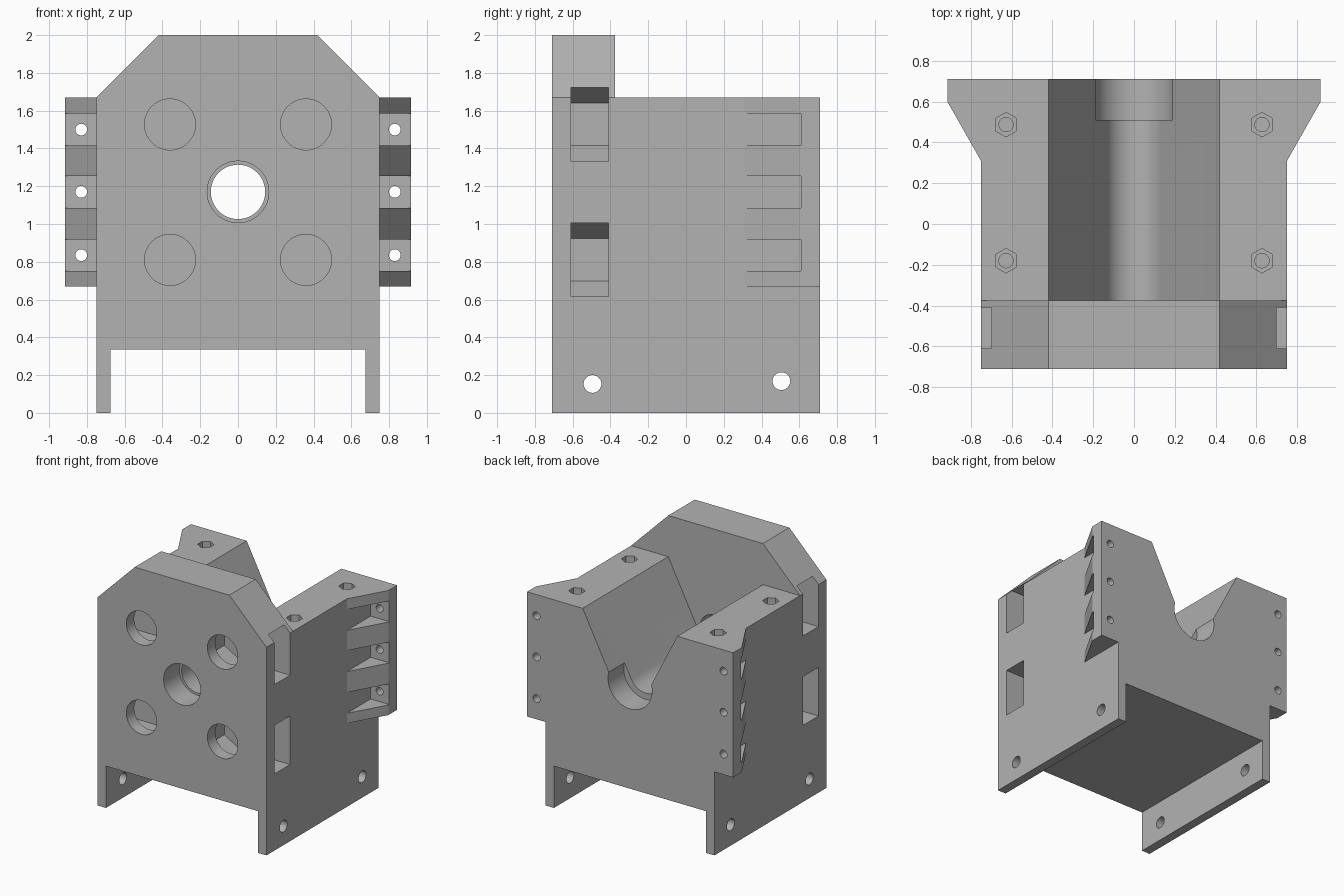
import bpy, bmesh, math
from mathutils import Vector

if "Cube" in bpy.data.objects:
    bpy.data.objects.remove(bpy.data.objects["Cube"], do_unlink=True)

grey = bpy.data.materials.new("plain grey")
grey.use_nodes = True
grey.diffuse_color = (0.45, 0.45, 0.45, 1)
grey.node_tree.nodes["Principled BSDF"].inputs["Base Color"].default_value = (0.45, 0.45, 0.45, 1)

# Placement of a 2D profile point (a, b) at depth d along each axis
PLACE = {
    "x": lambda a, b, d: Vector((d, a, b)),
    "y": lambda a, b, d: Vector((a, d, b)),
    "z": lambda a, b, d: Vector((a, b, d)),
}


def prism(name, points, axis, start, end):
    """Extrude a closed profile along an axis."""
    bm = bmesh.new()
    face = bm.faces.new([bm.verts.new(PLACE[axis](a, b, start)) for a, b in points])
    moved = bmesh.ops.extrude_face_region(bm, geom=[face])["geom"]
    bmesh.ops.translate(bm, vec=PLACE[axis](0, 0, end - start),
                        verts=[v for v in moved if isinstance(v, bmesh.types.BMVert)])
    bmesh.ops.recalc_face_normals(bm, faces=bm.faces)
    mesh = bpy.data.meshes.new(name)
    bm.to_mesh(mesh)
    bm.free()
    mesh.materials.append(grey)
    obj = bpy.data.objects.new(name, mesh)
    bpy.context.collection.objects.link(obj)
    return obj


def ring(a, b, radius, sides=48, turn=0.0):
    """Points of a regular polygon or circle."""
    steps = [turn + math.tau * i / sides for i in range(sides)]
    return [(a + radius * math.cos(t), b + radius * math.sin(t)) for t in steps]


def rect(a0, a1, b0, b1):
    return [(a0, b0), (a1, b0), (a1, b1), (a0, b1)]


def combine(target, tool, operation="DIFFERENCE"):
    """Apply a boolean and discard the tool."""
    tool.hide_render = True
    bpy.context.view_layer.objects.active = target
    mod = target.modifiers.new("shape", "BOOLEAN")
    mod.operation, mod.solver, mod.object = operation, "EXACT", tool
    bpy.ops.object.modifier_apply(modifier=mod.name)
    bpy.data.objects.remove(tool, do_unlink=True)


def cut(points, axis, start, end):
    combine(bracket, prism("cutter", points, axis, start, end))


AXIS_Z, TOP = 1.17, 1.67
HEX = math.pi / 6

# Body with chamfered face plate and two side skirts
half = [(0.42, 2.0), (0.75, TOP), (0.75, 0), (0.675, 0), (0.675, 0.335)]
outline = half + [(-x, z) for x, z in reversed(half)]
bracket = prism("mount_bracket", outline, "y", -0.71, 0.71)

# Rear flanges, flaring out from the sides
for s in (-1, 1):
    flange = [(0.65 * s, 0.31), (0.75 * s, 0.31), (0.915 * s, 0.6), (0.915 * s, 0.71), (0.65 * s, 0.71)]
    combine(bracket, prism("flange", flange, "z", 0.67, TOP), "UNION")

# Rounded V cradle behind the face plate, with the upper body trimmed away
low = math.radians(27.2)
arc = [-low - (math.pi - 2 * low) * i / 24 for i in range(25)]
cradle = [(-1.2, TOP), (-1.2, 2.2), (1.2, 2.2), (1.2, TOP), (0.42, TOP)]
cradle += [(0.145 * math.cos(t), AXIS_Z + 0.145 * math.sin(t)) for t in arc]
cradle += [(-0.42, TOP)]
cut(cradle, "y", -0.375, 0.9)

# Central bore with a wider seat at each end
cut(ring(0, AXIS_Z, 0.144), "y", -0.9, -0.3)
cut(ring(0, AXIS_Z, 0.163), "y", -0.9, -0.51)
cut(ring(0, AXIS_Z, 0.195), "y", 0.51, 0.9)

for s in (-1, 1):
    # Face holes meeting hexagonal pockets that open to the sides
    for z in (0.81, 1.527):
        cut(ring(0.36 * s, z, 0.225, 6, HEX), "y", -0.61, -0.41)
        cut(rect(*sorted((0.36 * s, 0.95 * s)), z - 0.195, z + 0.195), "y", -0.61, -0.41)
        cut(ring(0.36 * s, z, 0.135), "y", -0.9, -0.5)
    # Flange recesses and screw holes
    for z in (0.835, AXIS_Z, 1.5):
        cut(rect(*sorted((0.75 * s, 1.2 * s)), 0.2, 0.61), "z", z - 0.084, z + 0.084)
        cut(ring(0.83 * s, z, 0.031, 24), "y", 0.5, 0.9)
    # Hex sockets and holes in the top rails
    for y in (-0.18, 0.487):
        cut(ring(0.627 * s, y, 0.06, 6, HEX), "z", TOP - 0.08, 1.9)
        cut(ring(0.627 * s, y, 0.035, 24), "z", TOP - 0.4, 1.9)

# Cross holes in the skirts
for y, z in ((-0.495, 0.153), (0.505, 0.168)):
    cut(ring(y, z, 0.047, 32), "x", -1, 1)

bpy.ops.object.select_all(action="DESELECT")
bracket.select_set(True)
bpy.context.view_layer.objects.active = bracket
bpy.ops.object.shade_smooth_by_angle(angle=math.radians(25))
